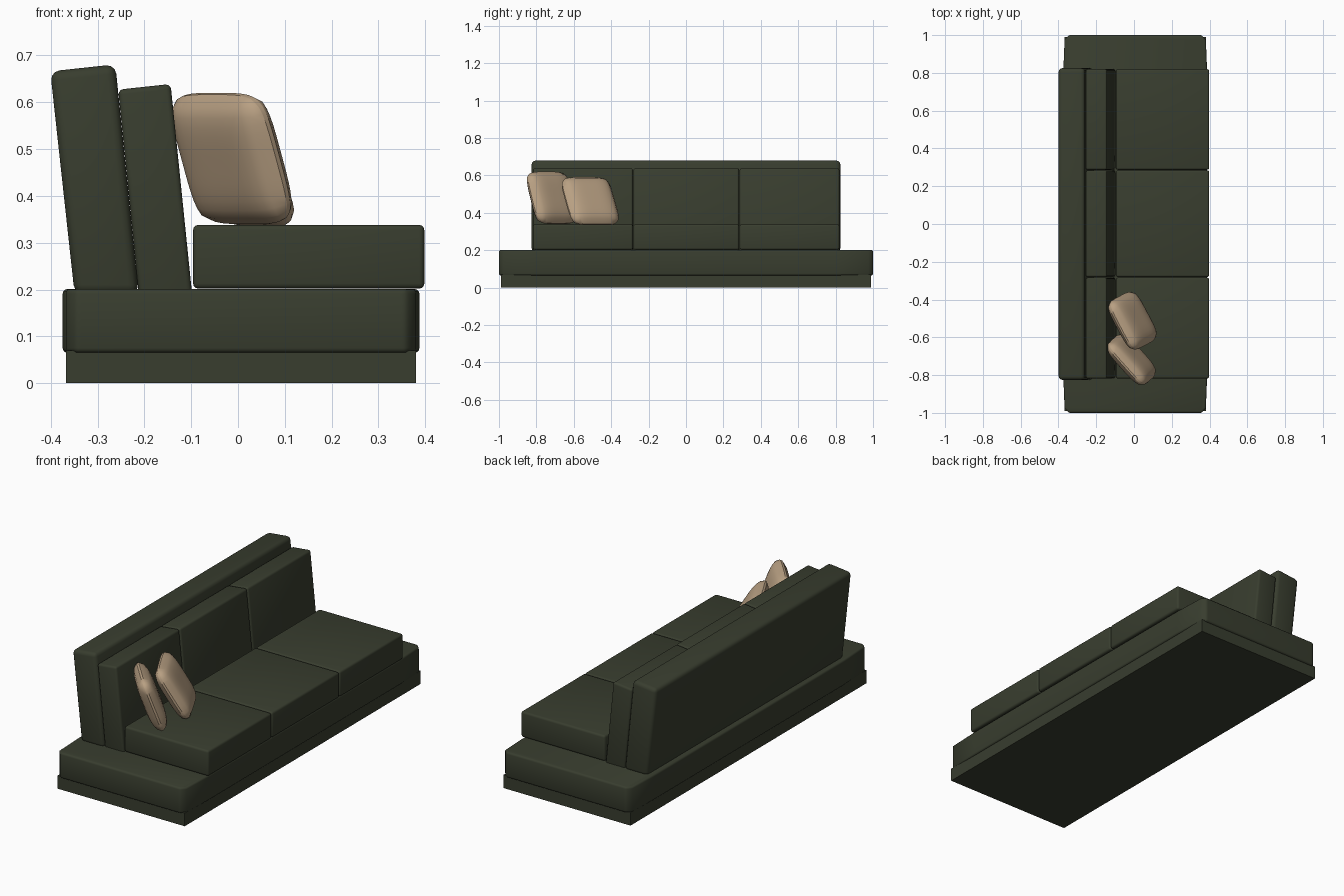
import bpy, bmesh
from math import radians
from mathutils import Vector

default = bpy.data.objects.get("Cube")
if default:
    bpy.data.objects.remove(default, do_unlink=True)


def material(name, color):
    mat = bpy.data.materials.new(name)
    mat.use_nodes = True
    mat.diffuse_color = color
    mat.node_tree.nodes["Principled BSDF"].inputs["Base Color"].default_value = color
    return mat


green = material("dark olive fabric", (0.040, 0.047, 0.028, 1))
tan = material("tan fabric", (0.48, 0.35, 0.225, 1))


def finish(name, bm, mat):
    bmesh.ops.recalc_face_normals(bm, faces=bm.faces)
    mesh = bpy.data.meshes.new(name)
    bm.to_mesh(mesh)
    bm.free()
    mesh.materials.append(mat)
    obj = bpy.data.objects.new(name, mesh)
    bpy.context.collection.objects.link(obj)
    bpy.ops.object.select_all(action='DESELECT')
    obj.select_set(True)
    bpy.context.view_layer.objects.active = obj
    bpy.ops.object.shade_smooth_by_angle(angle=radians(40))
    return obj


def prism(name, outline, extrude, bevel):
    """Extrude a 3D outline along a vector and round its edges."""
    bm = bmesh.new()
    face = bm.faces.new([bm.verts.new(p) for p in outline])
    moved = bmesh.ops.extrude_face_region(bm, geom=[face], use_keep_orig=True)["geom"]
    verts = [v for v in moved if isinstance(v, bmesh.types.BMVert)]
    bmesh.ops.translate(bm, verts=verts, vec=Vector(extrude))
    bmesh.ops.recalc_face_normals(bm, faces=bm.faces)
    if bevel:
        edges = [e for e in bm.edges if e.calc_face_angle(0) > radians(40)]
        bmesh.ops.bevel(bm, geom=edges, offset=bevel, segments=3,
                        profile=0.5, affect='EDGES', clamp_overlap=True)
    return finish(name, bm, green)


def side_prism(name, profile, y0, y1, bevel):
    return prism(name, [(x, y0, z) for x, z in profile], (0, y1 - y0, 0), bevel)


def pillow(name, center, turn, lean, half=0.147, thick=0.045):
    """Soft square cushion, full in the middle and thin at the rim."""
    bm = bmesh.new()
    bmesh.ops.create_cube(bm, size=2)
    bmesh.ops.subdivide_edges(bm, edges=bm.edges[:], cuts=13, use_grid_fill=True)
    for v in bm.verts:
        x, y, z = v.co
        pull = 1 - 0.13 * (x * z) ** 4
        puff = 0.12 + 0.88 * ((1 - x ** 4) * (1 - z ** 4)) ** 0.6
        v.co = (x * pull * half, y * puff * thick, z * pull * half)
    obj = finish(name, bm, tan)
    obj.location = center
    obj.rotation_euler = (radians(lean), 0, radians(turn))


# Plinth and broad base with clipped corners
side_prism("plinth", [(-0.367, 0), (0.38, 0), (0.38, 0.07), (-0.367, 0.07)], -0.99, 0.99, 0)
corner = [(0.381, 0.8), (0.374, 0.975), (0.352, 1.0)]
quarter = corner + [(-x, y) for x, y in reversed(corner)]
plan = quarter + [(-x, -y) for x, y in quarter]
prism("base", [(x + 0.0065, y, 0.065) for x, y in plan], (0, 0, 0.136), 0.01)

# Leaning backrest
side_prism("backrest", [(-0.349, 0.19), (-0.212, 0.19), (-0.262, 0.681), (-0.401, 0.666)],
           -0.825, 0.825, 0.02)

# Three seat cushions, each with its back cushion
seat = [(-0.096, 0.202), (0.398, 0.202), (0.398, 0.338), (-0.096, 0.338)]
back = [(-0.212, 0.19), (-0.098, 0.19), (-0.144, 0.639), (-0.256, 0.627)]
spans = {"right": (-0.818, -0.284), "middle": (-0.281, 0.284), "left": (0.287, 0.82)}
for side, (y0, y1) in spans.items():
    side_prism("seat_cushion_" + side, seat, y0, y1, 0.011)
    side_prism("back_cushion_" + side, back, y0, y1, 0.011)

# Loose pillows at one end
pillow("inner_pillow", (-0.008, -0.512, 0.462), -62, 31)
pillow("outer_pillow", (-0.013, -0.718, 0.48), -48, 20)
